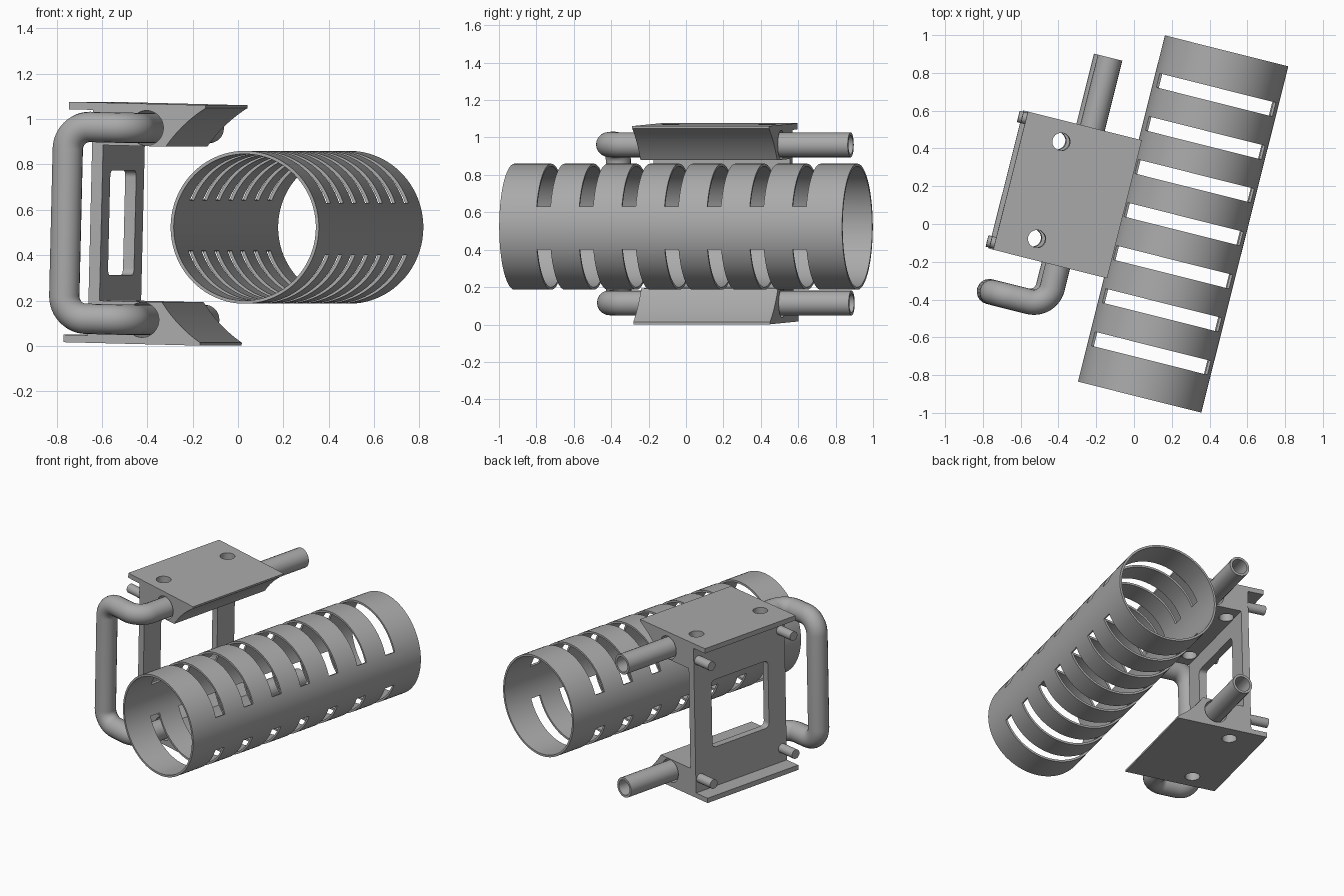
import bpy, bmesh
from math import radians, pi, sin, cos, sqrt
from mathutils import Matrix, Vector

if "Cube" in bpy.data.objects:
    bpy.data.objects.remove(bpy.data.objects["Cube"])

grey = bpy.data.materials.new("mid grey")
grey.use_nodes = True
grey.diffuse_color = (0.4, 0.4, 0.4, 1)
grey.node_tree.nodes["Principled BSDF"].inputs["Base Color"].default_value = (0.4, 0.4, 0.4, 1)

# The assembly is designed around the sleeve axis (local y), then turned
FRAME = (Matrix.Translation((0.26, 0, 0.523)) @ Matrix.Rotation(radians(-14.1), 4, 'Z')
         @ Matrix.Rotation(radians(1.4), 4, 'Y'))
PIPE_X, PIPE_Z, PIPE_R = -0.6, 0.423, 0.067
WEB_X, WEB_T, HALF = -0.795, 0.05, 0.377


def add(name, data):
    ob = bpy.data.objects.new(name, data)
    bpy.context.collection.objects.link(ob)
    ob.matrix_world = FRAME
    data.materials.append(grey)
    return ob


def add_bm(name, bm):
    bmesh.ops.recalc_face_normals(bm, faces=bm.faces)
    me = bpy.data.meshes.new(name)
    bm.to_mesh(me)
    bm.free()
    return add(name, me)


def cylinder(name, centre, axis, r, length, segments=32):
    bm = bmesh.new()
    turn = Vector((0, 0, 1)).rotation_difference(Vector(axis)).to_matrix().to_4x4()
    bmesh.ops.create_cone(bm, cap_ends=True, segments=segments, radius1=r, radius2=r,
                          depth=length, matrix=Matrix.Translation(centre) @ turn)
    return add_bm(name, bm)


def box(name, centre, size):
    bm = bmesh.new()
    bmesh.ops.create_cube(bm, size=1, matrix=Matrix.Translation(centre) @ Matrix.Diagonal((*size, 1)))
    return add_bm(name, bm)


def finish(ob, cutters=()):
    for c in cutters:
        c.hide_render = True
        mod = ob.modifiers.new("cut", 'BOOLEAN')
        mod.operation, mod.solver, mod.object = 'DIFFERENCE', 'EXACT', c
    bpy.ops.object.select_all(action='DESELECT')
    bpy.context.view_layer.objects.active = ob
    ob.select_set(True)
    bpy.ops.object.convert(target='MESH')
    bpy.ops.object.shade_smooth_by_angle(angle=radians(30))
    for c in cutters:
        bpy.data.objects.remove(c)


# Slotted sleeve: a thin tube with seven slots over the top and the bottom
R, LENGTH, N, PITCH, SLOT = 0.337, 1.89, 90, 0.235, 0.076
rows = [-LENGTH / 2]
for i in range(-3, 4):
    rows += [i * PITCH - SLOT / 2, i * PITCH + SLOT / 2]
rows.append(LENGTH / 2)
bm = bmesh.new()
grid = [[bm.verts.new((R * cos(2 * pi * k / N), y, R * sin(2 * pi * k / N))) for k in range(N)]
        for y in rows]
for j in range(len(rows) - 1):
    for k in range(N):
        angle = (k + 0.5) * 360 / N % 180
        if j % 2 == 1 and 20 < angle < 160:
            continue
        n = (k + 1) % N
        bm.faces.new((grid[j][k], grid[j + 1][k], grid[j + 1][n], grid[j][n]))
sleeve = add_bm("slotted_sleeve", bm)
# wall grows inwards whichever way the open shell was oriented
f = sleeve.data.polygons[0]
outward = f.normal.x * f.center.x + f.normal.z * f.center.z > 0
wall = sleeve.modifiers.new("wall", 'SOLIDIFY')
wall.thickness, wall.offset = 0.014, (-1 if outward else 1)
finish(sleeve)

# Upper and lower clamps: flange plate and saddle block in one profile
SADDLE = 0.615
for name, s in (("upper_clamp", 1), ("lower_clamp", -1)):
    profile = [(-0.955, 0.53), (-0.333, 0.53)]
    for i in range(13):
        z = 0.517 + (0.343 - 0.517) * i / 12
        profile.append((-sqrt(SADDLE ** 2 - z * z), z))
    profile += [(WEB_X, 0.343), (WEB_X, 0.497), (-0.955, 0.497)]
    bm = bmesh.new()
    face = bm.faces.new([bm.verts.new((x, -HALF, s * z)) for x, z in profile])
    ext = bmesh.ops.extrude_face_region(bm, geom=[face])
    bmesh.ops.translate(bm, vec=(0, 2 * HALF, 0),
                        verts=[v for v in ext["geom"] if isinstance(v, bmesh.types.BMVert)])
    clamp = add_bm(name, bm)
    cutters = [cylinder("bore_cutter", (PIPE_X, 0, s * PIPE_Z), (0, 1, 0), 0.077, 1, 48)]
    cutters += [cylinder("bolt_cutter", (-0.745, y, s * 0.43), (0, 0, 1), 0.047, 0.4)
                for y in (-0.265, 0.265)]
    finish(clamp, cutters)

# Web plate with a rounded window
web = box("web_plate", (WEB_X - WEB_T / 2, 0, 0), (WEB_T, 2 * HALF, 1.0))
bm = bmesh.new()
bmesh.ops.create_cube(bm, size=1, matrix=Matrix.Translation((WEB_X, 0, 0))
                      @ Matrix.Diagonal((0.3, 0.47, 0.46, 1)))
corners = [e for e in bm.edges if abs(e.verts[0].co.x - e.verts[1].co.x) > 0.1]
bmesh.ops.bevel(bm, geom=corners, offset=0.03, segments=6, profile=0.5, affect='EDGES')
finish(web, [add_bm("window_cutter", bm)])

# Four locating pins on the outer side of the web
for side, y in (("front", -0.34), ("back", 0.34)):
    for level, z in (("lower", -0.405), ("upper", 0.405)):
        finish(cylinder(f"{level}_{side}_pin", (-0.905, y, z), (1, 0, 0), 0.031, 0.14, 24))

# Bent hollow pipe through both clamps
half = [Vector((PIPE_X, 0.76, PIPE_Z)), Vector((PIPE_X, -0.597, PIPE_Z)),
        Vector((-0.9, -0.597, PIPE_Z))]
path = half + [Vector((p.x, p.y, -p.z)) for p in reversed(half)]
BEND = 0.1
points = [path[0]]
for a, b, c in zip(path, path[1:], path[2:]):
    d1, d2 = (a - b).normalized(), (c - b).normalized()
    centre = b + (d1 + d2) * BEND
    for i in range(13):
        t = i / 12 * pi / 2
        points.append(centre - d2 * BEND * cos(t) - d1 * BEND * sin(t))
points.append(path[-1])
curve = bpy.data.curves.new("bent_pipe", 'CURVE')
curve.dimensions = '3D'
curve.bevel_depth, curve.bevel_resolution = PIPE_R, 8
spline = curve.splines.new('POLY')
spline.points.add(len(points) - 1)
for sp, p in zip(spline.points, points):
    sp.co = (*p, 1)
pipe = add("bent_pipe", curve)
finish(pipe)
bm = bmesh.new()
bm.from_mesh(pipe.data)
bmesh.ops.remove_doubles(bm, verts=bm.verts, dist=0.0001)
bm.faces.ensure_lookup_table()
# make the shell face outwards before giving it a wall
f = max(bm.faces, key=lambda q: q.calc_center_median().z)
if f.normal.z < 0:
    bmesh.ops.reverse_faces(bm, faces=bm.faces)
bm.to_mesh(pipe.data)
bm.free()
wall = pipe.modifiers.new("wall", 'SOLIDIFY')
wall.thickness, wall.offset = 0.016, -1
finish(pipe)
